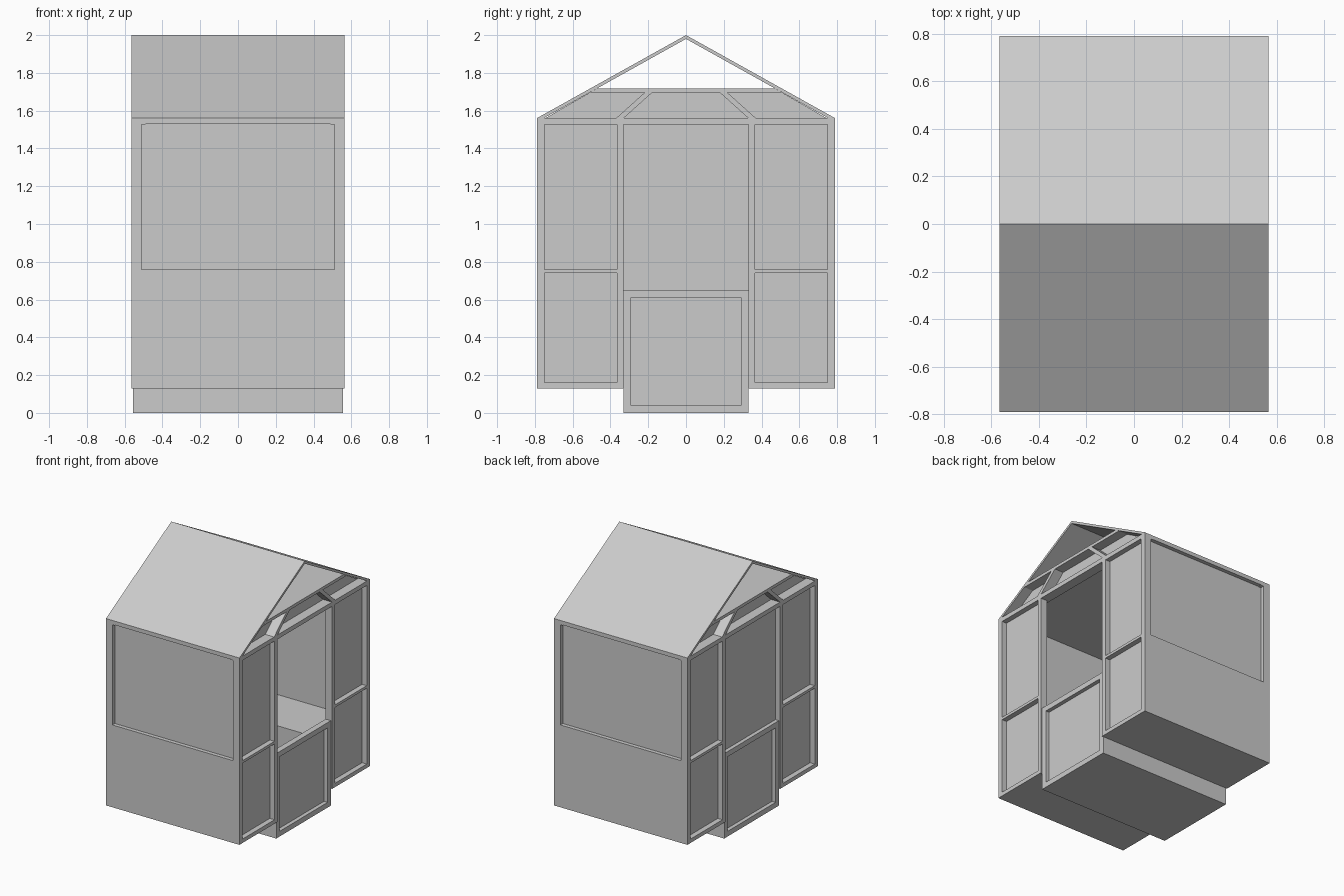
import bpy, bmesh

if "Cube" in bpy.data.objects:
    bpy.data.objects.remove(bpy.data.objects["Cube"])

grey = bpy.data.materials.new("plain_grey")
grey.diffuse_color = (0.6, 0.6, 0.6, 1)
grey.use_nodes = True
grey.node_tree.nodes["Principled BSDF"].inputs["Base Color"].default_value = grey.diffuse_color

X, Y = 0.565, 0.79           # outer half sizes
FLOOR, EAVE, RIDGE = 0.13, 1.56, 2.0
INNER_Y = 0.75


def prism(bm, outline, x0, x1):
    """Extrude a (y, z) outline along x."""
    a = [bm.verts.new((x0, y, z)) for y, z in outline]
    b = [bm.verts.new((x1, y, z)) for y, z in outline]
    n = len(a)
    bm.faces.new(a)
    bm.faces.new(b[::-1])
    for i in range(n):
        j = (i + 1) % n
        bm.faces.new((a[i], b[i], b[j], a[j]))


def box(bm, x0, x1, y0, y1, z0, z1):
    prism(bm, [(y0, z0), (y1, z0), (y1, z1), (y0, z1)], x0, x1)


def finish(name, bm):
    bmesh.ops.recalc_face_normals(bm, faces=bm.faces)
    me = bpy.data.meshes.new(name)
    bm.to_mesh(me)
    bm.free()
    me.materials.append(grey)
    ob = bpy.data.objects.new(name, me)
    bpy.context.collection.objects.link(ob)
    return ob


def sbox(bm, s, x0, x1, y0, y1, z0, z1):
    """Box on the left (s=-1) or right (s=1) side."""
    box(bm, min(s * x0, s * x1), max(s * x0, s * x1), y0, y1, z0, z1)


# front and back walls with a shallow recessed window
for s, side in ((-1, "front"), (1, "back")):
    bm = bmesh.new()
    lo, hi = sorted((s * INNER_Y, s * Y))
    box(bm, -X, X, lo, hi, FLOOR, 0.76)
    box(bm, -X, X, lo, hi, 1.53, EAVE)
    for t in (-1, 1):
        sbox(bm, t, 0.515, X, lo, hi, 0.76, 1.53)
    finish(side + "_wall", bm)
    bm = bmesh.new()
    lo, hi = sorted((s * INNER_Y, s * 0.76))
    box(bm, -0.515, 0.515, lo, hi, 0.76, 1.53)
    finish(side + "_window", bm)

# left and right walls: posts, rails, recessed panels, low door
for s, side in ((-1, "left"), (1, "right")):
    frame, panels, door, gable = (bmesh.new() for _ in range(4))
    for t in (-1, 1):
        def span(a, b):
            return sorted((t * a, t * b))
        for a, b in ((0.33, 0.365), (0.76, 0.79)):
            sbox(frame, s, 0.51, X, *span(a, b), FLOOR, 1.53)
        for z0, z1 in ((FLOOR, 0.16), (0.74, 0.76)):
            sbox(frame, s, 0.51, X, *span(0.365, 0.76), z0, z1)
        sbox(panels, s, 0.51, 0.525, *span(0.365, 0.76), 0.16, 0.74)
        sbox(panels, s, 0.51, 0.525, *span(0.365, 0.76), 0.76, 1.53)
        # door stiles and slanted gable struts
        sbox(door, s, 0.51, 0.555, *span(0.29, 0.33), 0, 0.65)
        strut = [(t * 0.33, EAVE), (t * 0.37, EAVE),
                 (t * 0.22, 1.695), (t * 0.18, 1.695)]
        prism(gable, strut, s * 0.49, s * X)
    sbox(frame, s, 0.49, X, -Y, Y, 1.527, EAVE)
    if s < 0:                # the left doorway is closed
        sbox(panels, s, 0.51, 0.525, -0.33, 0.33, 0.65, 1.53)
    for z0, z1 in ((0, 0.04), (0.61, 0.65)):
        sbox(door, s, 0.51, 0.555, -0.29, 0.29, z0, z1)
    sbox(door, s, 0.51, 0.525, -0.29, 0.29, 0.04, 0.61)
    prism(gable, [(-0.51, 1.695), (0.51, 1.695), (0.47, 1.718), (-0.47, 1.718)],
          s * 0.49, s * X)
    finish(side + "_frame", frame)
    finish(side + "_panels", panels)
    finish(side + "_door", door)
    finish(side + "_gable_struts", gable)

# ceiling block behind the gable panels
bm = bmesh.new()
prism(bm, [(-0.754, 1.555), (0.754, 1.555), (0.47, 1.718), (-0.47, 1.718)],
      -0.49, 0.49)
finish("ceiling", bm)

# folded roof, open at both ends
bm = bmesh.new()
prism(bm, [(-Y, EAVE), (0, RIDGE), (Y, EAVE), (0.754, EAVE), (0, 1.98),
           (-0.754, EAVE)], -X, X)
finish("roof", bm)

# base and the two benches
bm = bmesh.new()
box(bm, -0.51, 0.51, -0.33, 0.33, 0, FLOOR)
finish("base", bm)
for s, side in ((-1, "front"), (1, "back")):
    bm = bmesh.new()
    box(bm, -0.51, 0.51, *sorted((s * 0.33, s * INNER_Y)), FLOOR, 0.49)
    finish(side + "_bench", bm)
